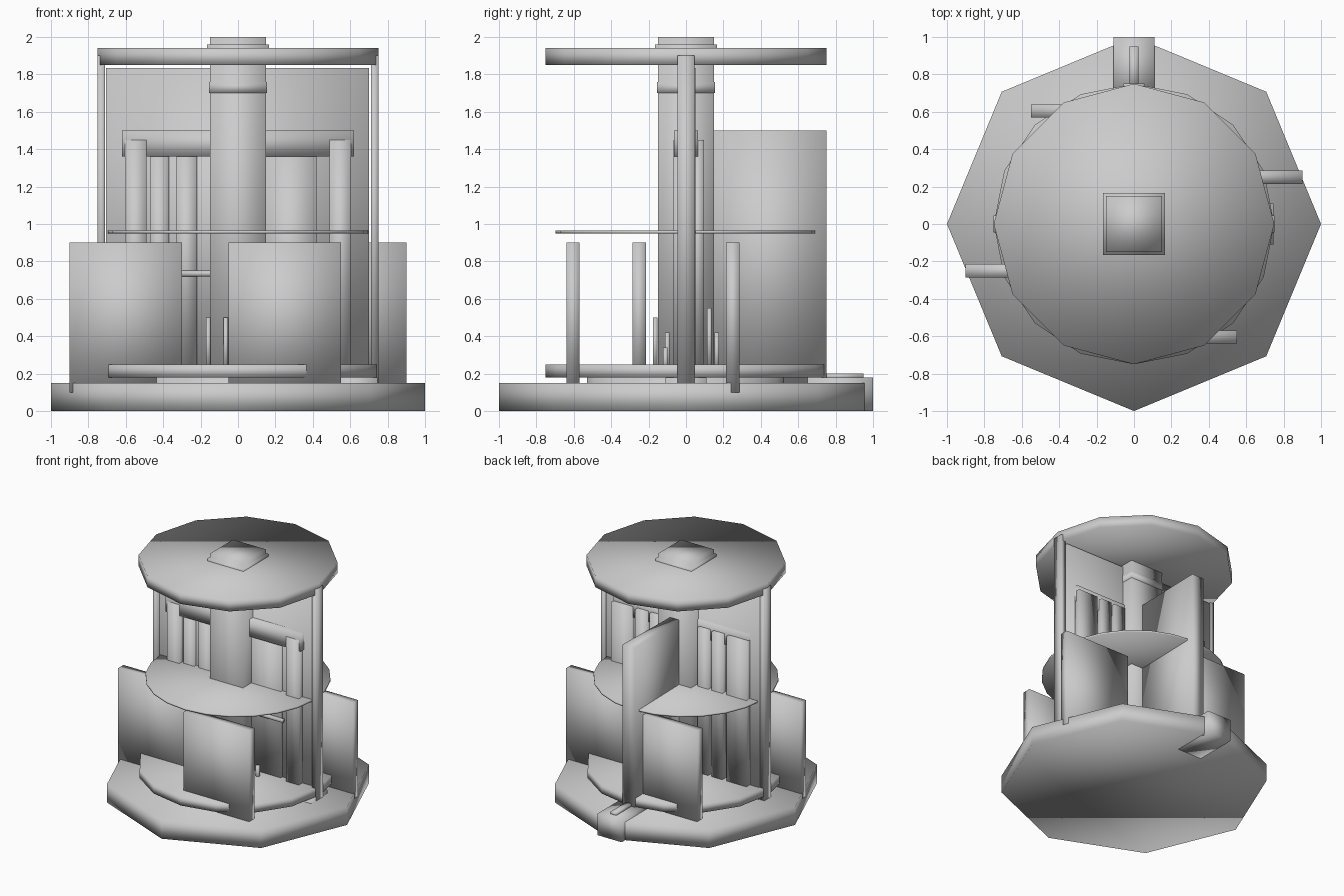
import bpy
import bmesh
from mathutils import Matrix, Vector

if "Cube" in bpy.data.objects:
    bpy.data.objects.remove(bpy.data.objects["Cube"])


def finish(name, bm):
    """Turn a bmesh into a soft-shaded object."""
    bmesh.ops.recalc_face_normals(bm, faces=bm.faces)
    for f in bm.faces:
        f.smooth = True
    mesh = bpy.data.meshes.new(name)
    bm.to_mesh(mesh)
    bm.free()
    ob = bpy.data.objects.new(name, mesh)
    bpy.context.collection.objects.link(ob)
    return ob


def box(name, x, y, z):
    """Box from (min, max) ranges."""
    bm = bmesh.new()
    bmesh.ops.create_cube(bm, size=1)
    for v in bm.verts:
        v.co = Vector([(r[0] + r[1]) / 2 + c * (r[1] - r[0])
                       for r, c in zip((x, y, z), v.co)])
    return finish(name, bm)


def disc(name, radius, z0, z1, sides):
    """Upright prism with a vertex on each axis."""
    bm = bmesh.new()
    bmesh.ops.create_cone(bm, cap_ends=True, segments=sides, radius1=radius,
                          radius2=radius, depth=z1 - z0,
                          matrix=Matrix.Translation((0, 0, (z0 + z1) / 2)))
    return finish(name, bm)


# Stacked plates
disc("octagon_base", 1.0, 0.0, 0.15, 8)
disc("floor_support", 0.53, 0.02, 0.18, 16)
disc("floor", 0.75, 0.18, 0.25, 16)
disc("middle_shelf", 0.697, 0.95, 0.965, 24)
disc("roof", 0.75, 1.85, 1.94, 12)

# Central square shaft with collars
box("central_shaft", (-.15, .15), (-.15, .15), (.02, 2.0))
box("lower_collar", (-.156, .156), (-.156, .156), (1.70, 1.76))
box("roof_collar", (-.165, .165), (-.165, .165), (1.90, 1.96))

# Entrance blocks at the back and the right
box("back_step", (-.11, .11), (.65, 1.0), (0, .18))
box("back_step_strip", (-.025, .025), (.70, .95), (.17, .20))
box("right_step", (.50, .745), (-.11, .11), (.02, .18))

# Main dividing wall and its edge posts
box("dividing_wall", (-.705, .70), (-.02, .05), (.10, 1.835))
for s, side in ((-1, "left"), (1, "right")):
    box(side + "_edge_post", sorted((s * .71, s * .75)), (-.045, .045), (.10, 1.90))
    box(side + "_front_post", sorted((s * .49, s * .605)), (-.068, 0), (.20, 1.45))
box("front_beam", (-.62, .62), (-.065, .065), (1.36, 1.50))

# Upright slats on both faces of the wall
for i, (x0, x1) in enumerate(((-.47, -.37), (-.33, -.22))):
    box(f"front_slat_{i}", (x0, x1), (-.045, 0), (.20, 1.40))
box("front_panel", (.15, .42), (-.04, 0), (.20, 1.40))
for s in (-1, 1):
    for i, (a, b) in enumerate(((.17, .27), (.30, .40), (.44, .62))):
        box(f"back_slat_{'left' if s < 0 else 'right'}_{i}",
            sorted((s * a, s * b)), (.03, .095), (.20, 1.45))

# Rear fin, widening outwards
fin = box("rear_fin", (-.055, .055), (.14, .75), (.10, 1.50))
for v in fin.data.vertices:
    if v.co.y < .4:
        v.co.x *= .75

# Four standing panels, paired by a half turn
for s, end in ((1, "front"), (-1, "back")):
    box(end + "_outer_panel", sorted((-s * .90, -s * .30)),
        sorted((-s * .285, -s * .215)), (.10, .90))
    box(end + "_inner_panel", sorted((-s * .05, s * .55)),
        sorted((-s * .64, -s * .57)), (.10, .90))

# Cross rod and small blades around the shaft foot
bm = bmesh.new()
bmesh.ops.create_cone(bm, cap_ends=True, segments=8, radius1=.017, radius2=.017,
                      depth=.9, matrix=Matrix.Translation((0, -.05, .735))
                      @ Matrix.Rotation(1.5708, 4, 'Y'))
finish("cross_rod", bm)
for i, (x, y, h) in enumerate(((-.16, -.165, .50), (-.065, -.165, .50),
                               (.20, -.10, .42), (.26, -.11, .34),
                               (.20, .125, .55), (.26, .165, .42))):
    box(f"foot_blade_{i}", (x - .012, x + .012), (y - .012, y + .012), (.2, h))
